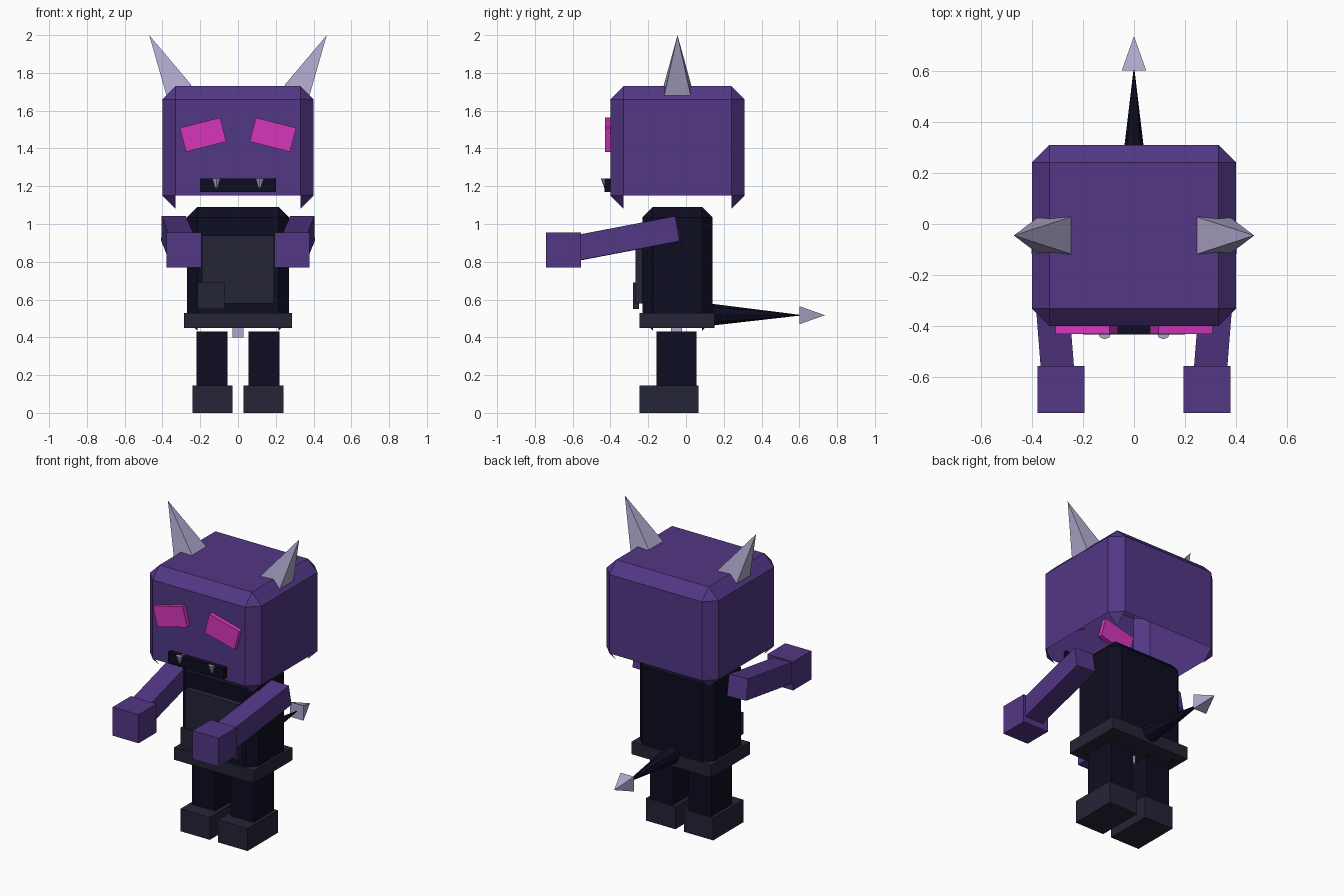
import bpy, bmesh
from math import radians, pi
from mathutils import Vector, Matrix, Euler

if "Cube" in bpy.data.objects:
    bpy.data.objects.remove(bpy.data.objects["Cube"])


def material(name, rgb):
    m = bpy.data.materials.new(name)
    m.use_nodes = True
    m.diffuse_color = (*rgb, 1)
    m.node_tree.nodes["Principled BSDF"].inputs["Base Color"].default_value = (*rgb, 1)
    return m


PURPLE = material("purple skin", (0.085, 0.038, 0.235))
NAVY = material("dark navy cloth", (0.004, 0.004, 0.015))
GREY = material("slate grey", (0.018, 0.018, 0.038))
PINK = material("glowing pink", (0.68, 0.037, 0.50))
LILAC = material("pale lilac horn", (0.43, 0.39, 0.60))


def finish(name, bm, mat):
    mesh = bpy.data.meshes.new(name)
    bm.to_mesh(mesh)
    bm.free()
    mesh.materials.append(mat)
    obj = bpy.data.objects.new(name, mesh)
    bpy.context.collection.objects.link(obj)
    return obj


def box(name, mat, lo, hi, turn=None):
    """Box between two corners, optionally turned about its centre."""
    lo, hi = Vector(lo), Vector(hi)
    rot = turn.to_4x4() if turn else Matrix()
    bm = bmesh.new()
    bmesh.ops.create_cube(bm, size=1, matrix=Matrix.Translation((lo + hi) / 2) @ rot
                          @ Matrix.Diagonal((*(hi - lo), 1)))
    return finish(name, bm, mat)


def spike(name, mat, base, tip, radius, sides, spin=0):
    """Pointed cone from a base centre to a tip."""
    base, tip = Vector(base), Vector(tip)
    axis = tip - base
    rot = axis.to_track_quat('Z', 'Y').to_matrix().to_4x4()
    bm = bmesh.new()
    bmesh.ops.create_cone(bm, cap_ends=True, segments=sides, radius1=radius, radius2=0,
                          depth=axis.length,
                          matrix=Matrix.Translation((base + tip) / 2) @ rot
                          @ Matrix.Rotation(spin, 4, 'Z'))
    return finish(name, bm, mat)


def open_shell(name, mat, lo, hi, chamfer):
    """Chamfered box, open underneath but keeping its pointed lower corners."""
    lo, hi = Vector(lo), Vector(hi)
    bm = bmesh.new()
    bmesh.ops.create_cube(bm, size=1, matrix=Matrix.Translation((lo + hi) / 2)
                          @ Matrix.Diagonal((*(hi - lo), 1)))
    bmesh.ops.bevel(bm, geom=bm.edges[:], offset=chamfer, segments=1,
                    affect='EDGES', profile=0.5)
    bm.normal_update()
    under = [f for f in bm.faces if f.normal.z < -0.1 and len(f.verts) == 4]
    bmesh.ops.delete(bm, geom=under, context='FACES')
    return finish(name, bm, mat)


# Head, body and belt
open_shell("head", PURPLE, (-0.4, -0.4, 1.08), (0.4, 0.31, 1.73), 0.07)
open_shell("body", NAVY, (-0.27, -0.23, 0.435), (0.27, 0.14, 1.09), 0.055)
box("belt", GREY, (-0.285, -0.245, 0.45), (0.285, 0.15, 0.53))
box("chest_panel", GREY, (-0.19, -0.268, 0.58), (0.19, -0.22, 0.94))
box("pocket", GREY, (-0.215, -0.28, 0.55), (-0.07, -0.25, 0.69))
box("belt_pin", LILAC, (-0.03, -0.08, 0.4), (0.03, -0.02, 0.46))

# Mouth
box("mouth", NAVY, (-0.2, -0.432, 1.17), (0.2, -0.38, 1.24))

# Tail
spike("tail", NAVY, (0, 0.1, 0.52), (0, 0.62, 0.517), 0.062, 8)
spike("tail_tip", LILAC, (0, 0.6, 0.517), (0, 0.735, 0.517), 0.068, 4, pi / 4)

# Paired parts
for side, s in (("left", 1), ("right", -1)):
    def pair(name, mat, x0, x1, y, z, turn=None):
        a, b = sorted((s * x0, s * x1))
        return box(f"{side}_{name}", mat, (a, y[0], z[0]), (b, y[1], z[1]), turn)

    pair("eye", PINK, 0.075, 0.295, (-0.43, -0.37), (1.407, 1.538),
         Euler((0, s * radians(14.5), 0)).to_matrix())
    spike(f"{side}_fang", LILAC, (s * 0.115, -0.425, 1.24), (s * 0.115, -0.425, 1.17),
          0.026, 8)
    spike(f"{side}_horn", LILAC, (s * 0.31, -0.045, 1.7), (s * 0.47, -0.045, 2.0),
          0.103, 4, pi / 4)
    pair("leg", NAVY, 0.055, 0.22, (-0.155, 0.055), (0.14, 0.43))
    pair("foot", GREY, 0.03, 0.24, (-0.245, 0.065), (0, 0.145))
    pair("hand", PURPLE, 0.193, 0.378, (-0.74, -0.555), (0.77, 0.955))
    # Arm is a long box laid between shoulder and wrist
    pair("arm", PURPLE, 0.255, 0.385, (-0.575, -0.035), (0.858, 0.992),
         Euler((radians(10.8), 0, s * radians(-4.5))).to_matrix()).location.x = 0
